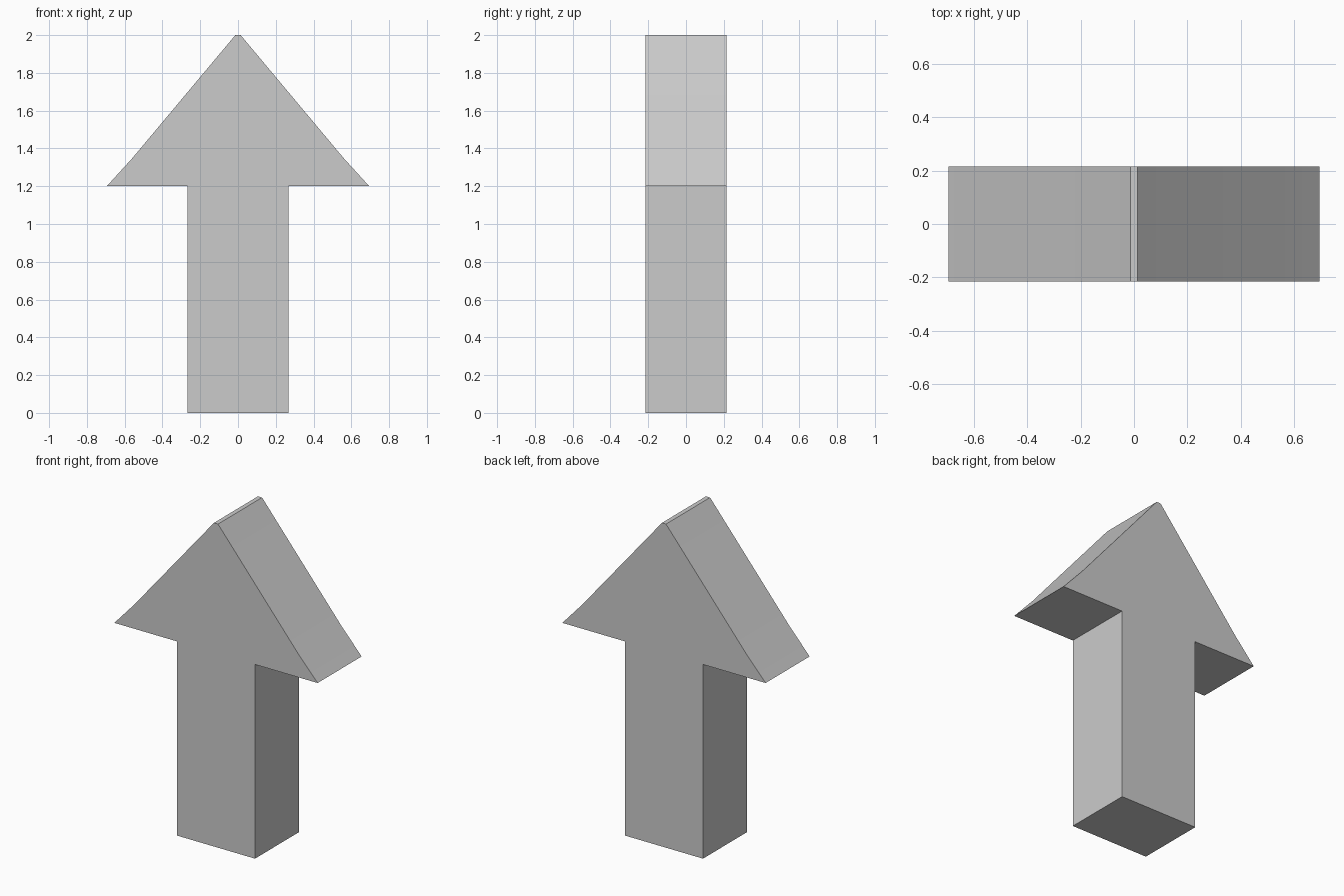
import bpy
import bmesh

if "Cube" in bpy.data.objects:
    bpy.data.objects.remove(bpy.data.objects["Cube"])

HALF_DEPTH = 0.215

# Right half of the arrow outline (x, z), from base to tip
half = [(0.267, 0.0), (0.267, 1.2), (0.695, 1.2), (0.56, 1.348), (0.014, 2.0)]
outline = half + [(-x, z) for x, z in reversed(half)]

# Flat front face, extruded straight back
bm = bmesh.new()
front = bm.faces.new([bm.verts.new((x, -HALF_DEPTH, z)) for x, z in outline])
result = bmesh.ops.extrude_face_region(bm, geom=[front], use_keep_orig=True)
back = [v for v in result["geom"] if isinstance(v, bmesh.types.BMVert)]
bmesh.ops.translate(bm, verts=back, vec=(0, 2 * HALF_DEPTH, 0))
bmesh.ops.recalc_face_normals(bm, faces=bm.faces[:])

mesh = bpy.data.meshes.new("arrow")
bm.to_mesh(mesh)
bm.free()
arrow = bpy.data.objects.new("arrow", mesh)
bpy.context.collection.objects.link(arrow)

# Blend the gentle bend in the slopes, keep all corners sharp
bpy.context.view_layer.objects.active = arrow
arrow.select_set(True)
bpy.ops.object.shade_smooth_by_angle()
